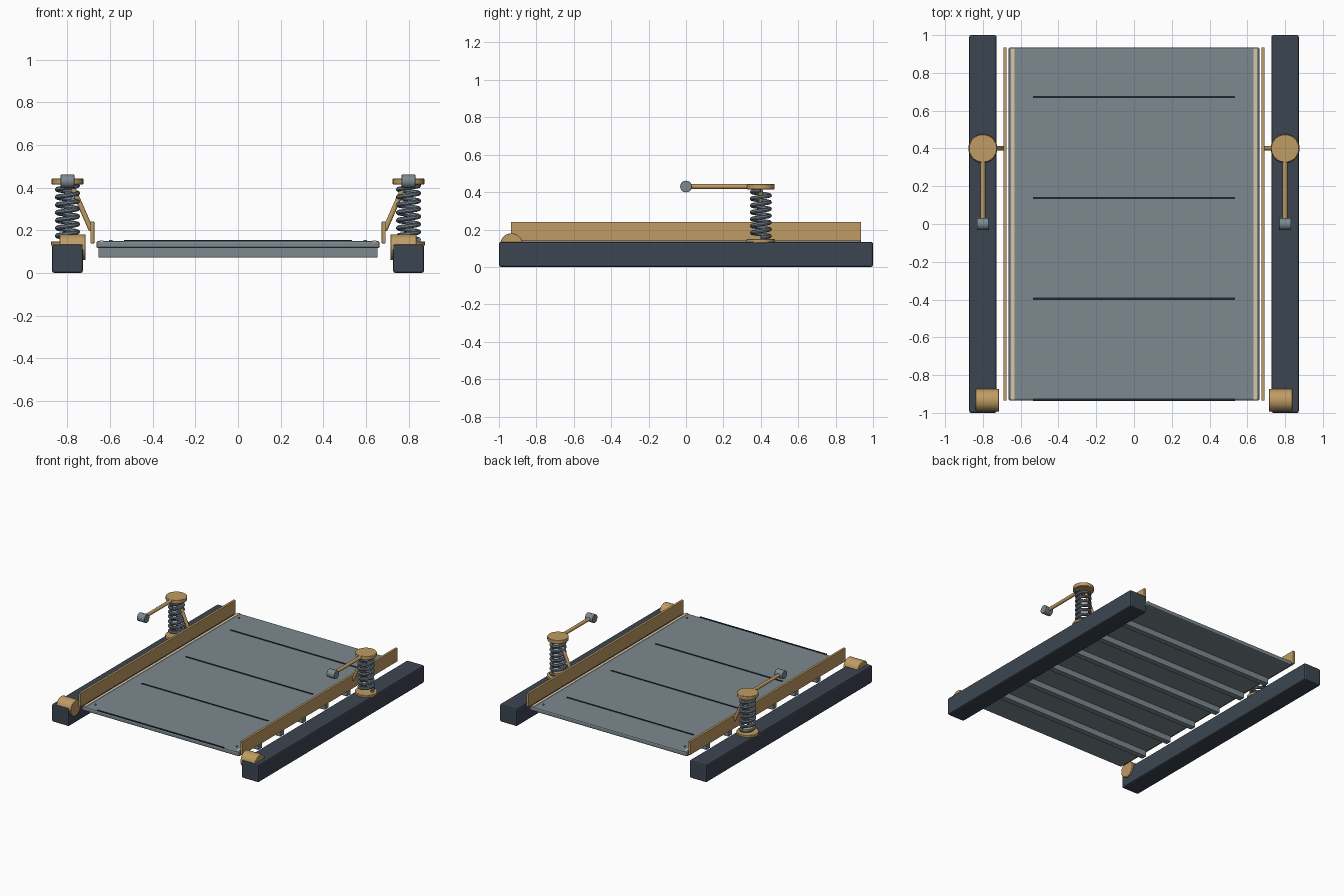
import bpy, math
from mathutils import Vector

cube = bpy.data.objects.get("Cube")
if cube:
    bpy.data.objects.remove(cube, do_unlink=True)


def material(name, rgb):
    m = bpy.data.materials.new(name)
    m.use_nodes = True
    m.diffuse_color = (*rgb, 1)
    m.node_tree.nodes["Principled BSDF"].inputs["Base Color"].default_value = (*rgb, 1)
    return m


NAVY = material("dark slate", (0.045, 0.06, 0.083))
GREY = material("steel grey", (0.2, 0.25, 0.275))
STEEL = material("spring steel", (0.18, 0.23, 0.28))
TAN = material("brass tan", (0.52, 0.33, 0.125))
CREAM = material("pale cream", (0.68, 0.57, 0.38))
INK = material("groove black", (0.012, 0.02, 0.028))


def finish(ob, name, mat, bevel=0):
    ob.name = name
    ob.data.materials.append(mat)
    if bevel:
        mod = ob.modifiers.new("Bevel", "BEVEL")
        mod.width = bevel
        mod.segments = 2
    return ob


def smooth(ob):
    bpy.ops.object.select_all(action="DESELECT")
    ob.select_set(True)
    bpy.context.view_layer.objects.active = ob
    bpy.ops.object.shade_smooth_by_angle(angle=math.radians(40))


def box(name, center, size, mat, bevel=0):
    bpy.ops.mesh.primitive_cube_add(size=1, location=center)
    ob = bpy.context.object
    ob.scale = size
    bpy.ops.object.transform_apply(location=False, rotation=False, scale=True)
    return finish(ob, name, mat, bevel)


def rod(name, a, b, radius, mat, bevel=0, sides=32):
    """Cylinder running from point a to point b."""
    a, b = Vector(a), Vector(b)
    bpy.ops.mesh.primitive_cylinder_add(vertices=sides, radius=radius,
                                        depth=(b - a).length, location=(a + b) / 2)
    ob = bpy.context.object
    ob.rotation_euler = (b - a).to_track_quat("Z", "Y").to_euler()
    finish(ob, name, mat, bevel)
    smooth(ob)
    return ob


def coil(name, x, y, z0, z1, radius, wire, turns, mat):
    curve = bpy.data.curves.new(name, "CURVE")
    curve.dimensions = "3D"
    curve.bevel_depth = wire
    curve.bevel_resolution = 2
    curve.use_fill_caps = True
    steps = turns * 24
    line = curve.splines.new("POLY")
    line.points.add(steps)
    for i, p in enumerate(line.points):
        t = i / steps
        ang = t * turns * math.tau
        p.co = (x + radius * math.cos(ang), y + radius * math.sin(ang), z0 + (z1 - z0) * t, 1)
    ob = bpy.data.objects.new(name, curve)
    bpy.context.collection.objects.link(ob)
    finish(ob, name, mat)
    bpy.ops.object.select_all(action="DESELECT")
    ob.select_set(True)
    bpy.context.view_layer.objects.active = ob
    bpy.ops.object.convert(target="MESH")
    smooth(bpy.context.object)


# Deck with ribs beneath and dark grooves on top
box("deck", (0, 0, 0.133), (1.33, 1.87, 0.034), GREY, 0.01)
PITCH = 0.267
for i in range(6):
    box("deck_rib", (0, (i - 2.5) * PITCH, 0.096), (1.31, 0.045, 0.048), GREY, 0.004)
for i in range(4):
    box("deck_groove", (0, -0.93 + i * 2 * PITCH, 0.15), (1.07, 0.012, 0.007), INK)

# Parts repeated on both sides
for side, s in (("left", 1), ("right", -1)):
    x, y = 0.8 * s, 0.4
    box(side + "_rail", (x, 0, 0.067), (0.145, 2, 0.134), NAVY, 0.01)
    box(side + "_side_board", (0.683 * s, 0, 0.19), (0.018, 1.87, 0.102), TAN, 0.002)
    box(side + "_edge_strip", (0.641 * s, 0, 0.15), (0.018, 1.86, 0.005), CREAM)
    for by in (-0.865, 0.865):
        rod(side + "_deck_bolt", (0.597 * s, by, 0.145), (0.597 * s, by, 0.155),
            0.008, STEEL, sides=12)

    # Front roller sunk into the rail
    rod(side + "_roller", (0.715 * s, -0.933, 0.12), (0.838 * s, -0.933, 0.12), 0.06, TAN, 0.003)

    # Spring post with its crank handle and brace
    rod(side + "_spring_base", (x, y, 0.128), (x, y, 0.148), 0.077, TAN, 0.003)
    coil(side + "_spring", x, y, 0.156, 0.41, 0.048, 0.011, 7, STEEL)
    rod(side + "_spring_cap", (x, y, 0.415), (x, y, 0.443), 0.074, TAN, 0.003)
    rod(side + "_handle", (x, y, 0.43), (x, 0.02, 0.43), 0.013, TAN, sides=16)
    rod(side + "_handle_grip", (x - 0.032, 0, 0.43), (x + 0.032, 0, 0.43), 0.031, GREY, 0.002)
    rod(side + "_brace", (0.78 * s, y, 0.41), (0.688 * s, y, 0.2), 0.012, TAN, sides=16)
